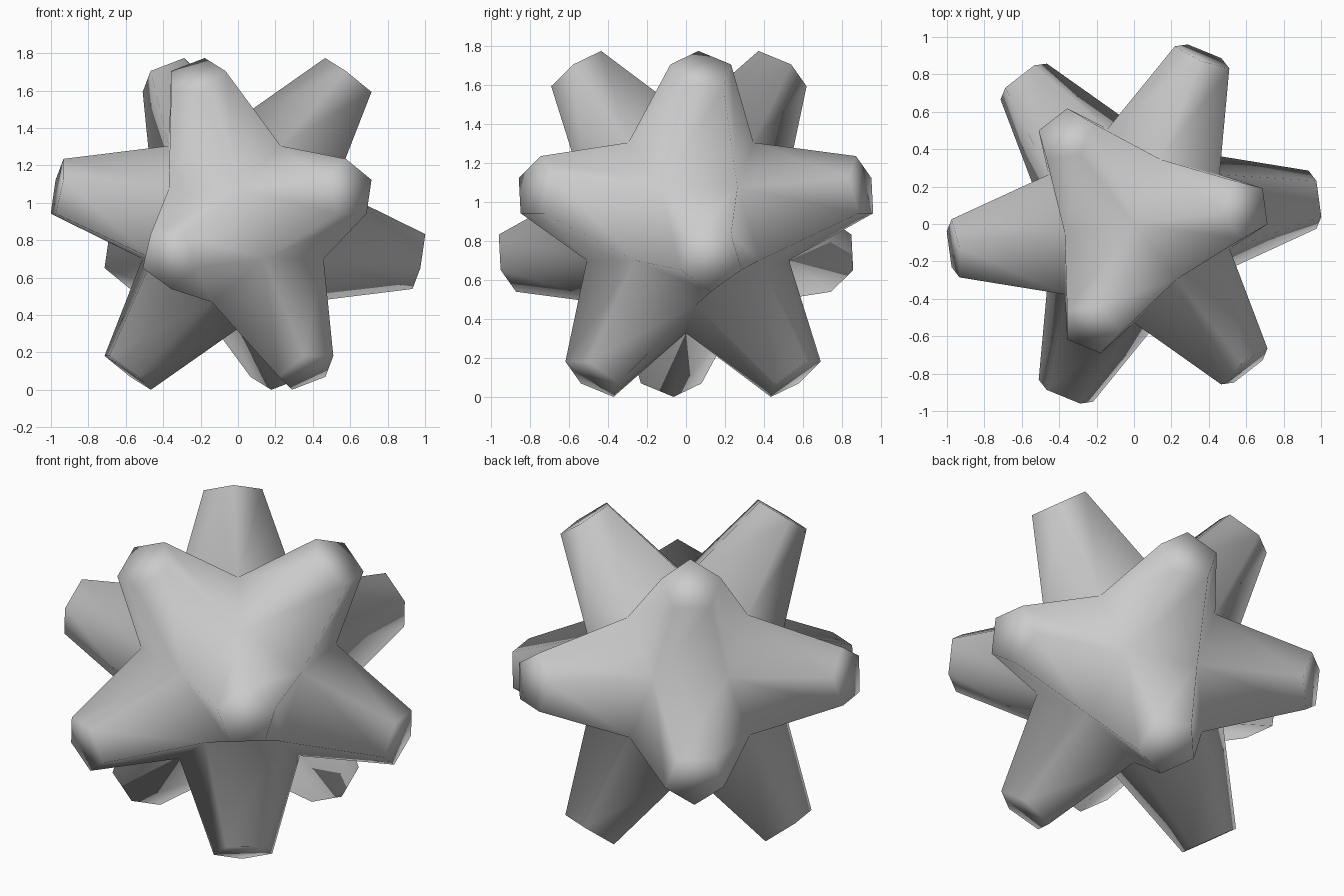
import bpy, bmesh, math
from mathutils import Matrix, Vector

if "Cube" in bpy.data.objects:
    bpy.data.objects.remove(bpy.data.objects["Cube"])

CORE_R = 0.56       # radius of dodecahedral core corners
TIP_DIST = 0.99     # centre to flat arm tip
TIP_R = 0.165       # radius of the pentagonal tip
AZIMUTH = math.radians(7.76)
HEIGHT = TIP_DIST * 0.7947 + TIP_R * 0.607

# Icosahedron standing on a face gives the twelve arm directions
ico = bmesh.new()
bmesh.ops.create_icosphere(ico, subdivisions=1, radius=1)
ico.normal_update()
ico.faces.ensure_lookup_table()
face = ico.faces[0]
rot = face.normal.rotation_difference(Vector((0, 0, 1))).to_matrix()
top = rot @ face.verts[0].co
rot = Matrix.Rotation(AZIMUTH - math.atan2(top.y, top.x), 3, 'Z') @ rot
bmesh.ops.transform(ico, matrix=rot.to_4x4(), verts=ico.verts)
ico.normal_update()

# Core corners sit over the icosahedron's faces
bm = bmesh.new()
corner = {f.index: bm.verts.new(f.normal * CORE_R) for f in ico.faces}

# Each arm: a tapered pentagonal prism sharing corners with its neighbours
for v in ico.verts:
    axis = v.co.normalized()
    u = axis.orthogonal().normalized()
    w = axis.cross(u)
    ring = [corner[f.index] for f in v.link_faces]
    ring.sort(key=lambda c: math.atan2(c.co.dot(w), c.co.dot(u)))
    tip = []
    for c in ring:
        out = (c.co - axis * c.co.dot(axis)).normalized()
        tip.append(bm.verts.new(axis * TIP_DIST + out * TIP_R))
    for i in range(5):
        j = (i + 1) % 5
        bm.faces.new((ring[i], ring[j], tip[j], tip[i]))
    bm.faces.new(tip)
ico.free()

bmesh.ops.recalc_face_normals(bm, faces=bm.faces)
for f in bm.faces:
    f.smooth = True
bmesh.ops.translate(bm, vec=(0, 0, HEIGHT), verts=bm.verts)

mesh = bpy.data.meshes.new("twelve_armed_star")
bm.to_mesh(mesh)
bm.free()
star = bpy.data.objects.new("twelve_armed_star", mesh)
bpy.context.collection.objects.link(star)
